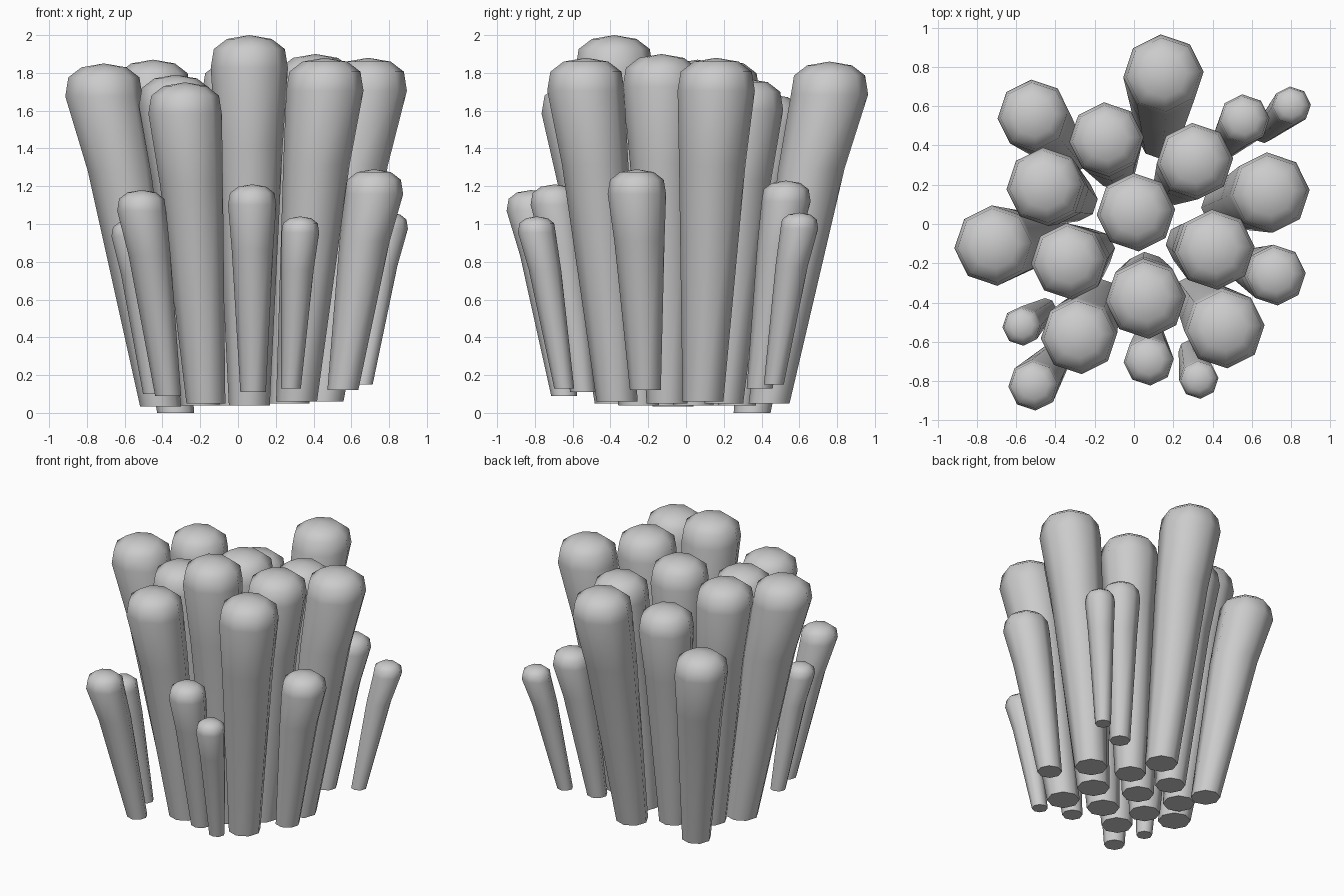
import bpy, bmesh, math

if "Cube" in bpy.data.objects:
    bpy.data.objects.remove(bpy.data.objects["Cube"])

SIDES = 8


def column(name, top, bottom, phase=0.0):
    """Leaning, flaring eight-sided column with a rounded cap.
    top and bottom are (x, y, z, radius)."""
    tx, ty, tz, tr = top
    bx, by, bz, br = bottom
    shoulder = tz - 0.85 * tr
    t = 0.76                       # height of the slight bend
    f = 0.70                       # how far it has leaned by then
    mix = lambda a, b, k: a + (b - a) * k
    rings = [
        (bx, by, bz, br),
        (mix(bx, tx, f), mix(by, ty, f), mix(bz, shoulder, t), mix(br, tr, f)),
        (tx, ty, shoulder, tr),
        (tx, ty, tz - 0.36 * tr, tr * 0.92),
        (tx, ty, tz - 0.10 * tr, tr * 0.58),
    ]
    bm = bmesh.new()
    loops = []
    for x, y, z, r in rings:
        loops.append([bm.verts.new((x + r * math.cos(phase + math.tau * i / SIDES),
                                    y + r * math.sin(phase + math.tau * i / SIDES), z))
                      for i in range(SIDES)])
    for lo, hi in zip(loops, loops[1:]):
        for i in range(SIDES):
            j = (i + 1) % SIDES
            bm.faces.new((lo[i], lo[j], hi[j], hi[i]))
    # rounded tip and flat foot
    tip = bm.verts.new((tx, ty, tz))
    for i in range(SIDES):
        bm.faces.new((loops[-1][i], loops[-1][(i + 1) % SIDES], tip))
    bm.faces.new(loops[0][::-1])
    mesh = bpy.data.meshes.new(name)
    bm.to_mesh(mesh)
    bm.free()
    ob = bpy.data.objects.new(name, mesh)
    bpy.context.collection.objects.link(ob)
    bpy.ops.object.select_all(action='DESELECT')
    ob.select_set(True)
    bpy.context.view_layer.objects.active = ob
    bpy.ops.object.shade_smooth_by_angle(angle=math.radians(60))


# tall columns: top x, y, z, radius, then foot x, y, z
TALL = [
    (0.15, 0.76, 1.86, .205, 0.13, 0.44, .05),
    (-.51, 0.55, 1.50, .185, -.33, 0.35, .00),
    (-.14, 0.43, 1.69, .19, -.09, 0.27, .04),
    (0.31, 0.32, 1.77, .195, 0.20, 0.20, .05),
    (0.69, 0.16, 1.88, .205, 0.45, 0.09, .06),
    (0.01, 0.06, 1.87, .20, 0.00, 0.04, .04),
    (-.45, 0.19, 1.87, .20, -.29, 0.12, .04),
    (-.71, -.11, 1.85, .205, -.41, -.07, .035),
    (-.33, -.19, 1.79, .195, -.20, -.13, .04),
    (0.41, -.13, 1.90, .205, 0.27, -.10, .05),
    (0.06, -.38, 2.00, .205, 0.06, -.25, .04),
    (-.28, -.57, 1.75, .195, -.17, -.38, .05),
    (0.46, -.53, 1.88, .205, 0.31, -.365, .06),
]
# short outer columns
SHORT = [
    (0.56, 0.53, 1.23, .13, 0.45, 0.39, .13),
    (0.80, 0.60, 1.06, .10, 0.66, 0.465, .15),
    (0.72, -.26, 1.29, .155, 0.555, -.215, .12),
    (-.57, -.52, 1.02, .10, -.45, -.43, .10),
    (-.51, -.82, 1.18, .13, -.37, -.645, .09),
    (0.075, -.695, 1.21, .128, 0.08, -.545, .11),
    (0.33, -.79, 1.04, .10, 0.28, -.645, .13),
]
for label, group in (("tall_column", TALL), ("short_column", SHORT)):
    for n, (x, y, z, r, fx, fy, fz) in enumerate(group, 1):
        column(f"{label}_{n}", (x, y, z, r), (fx, fy, fz, r * 0.53), math.radians(4))
